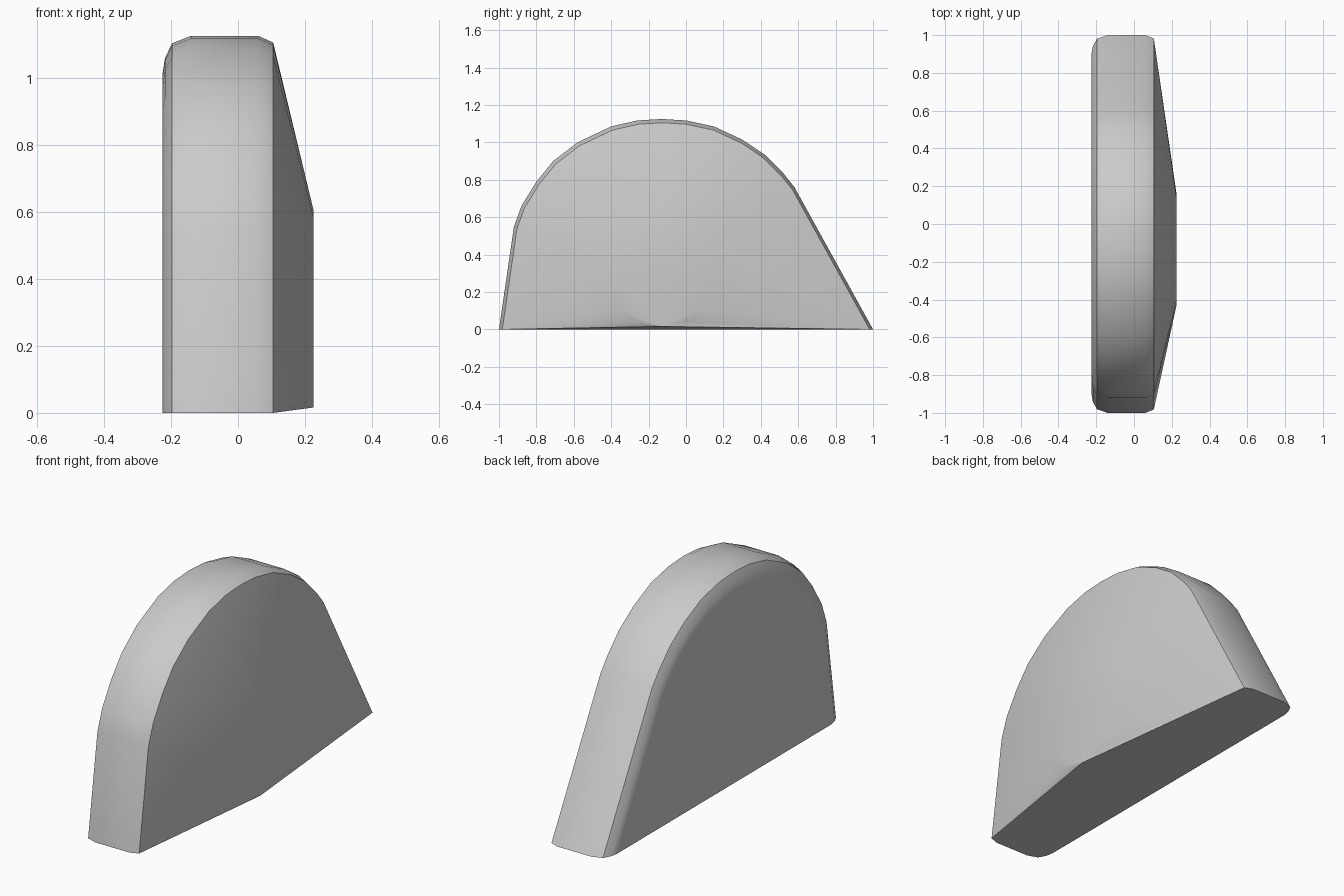
import bpy, bmesh
from math import sin, cos, tau, radians

default = bpy.data.objects.get("Cube")
if default:
    bpy.data.objects.remove(default, do_unlink=True)

# One plain grey for the whole body
grey = bpy.data.materials.new("plain grey")
grey.use_nodes = True
colour = (0.6, 0.6, 0.6, 1)
grey.diffuse_color = colour
grey.node_tree.nodes["Principled BSDF"].inputs["Base Color"].default_value = colour

# Side outline as (y, z)
outline = [(-1, 0), (-0.92, 0.55), (-0.88, 0.66), (-0.8, 0.79), (-0.71, 0.9),
           (-0.58, 1.0), (-0.4, 1.085), (-0.26, 1.117), (-0.13, 1.125),
           (0.0, 1.117), (0.15, 1.085), (0.3, 1.015), (0.42, 0.935),
           (0.52, 0.835), (0.58, 0.76), (1, 0)]

# Cross-sections from the flat back to the front rim, as (x, scale)
sections = [(-0.225, 0.9), (-0.218, 0.94), (-0.197, 0.98),
            (-0.14, 1), (0.06, 1), (0.105, 0.982)]

bm = bmesh.new()
for x, s in sections:
    for y, z in outline:
        bm.verts.new((x, y * s, z * s))

# Flat round boss on the sloping side
sides = 16
for i in range(sides):
    a = tau * i / sides
    bm.verts.new((0.225, -0.135 + 0.295 * cos(a), 0.311 + 0.295 * sin(a)))

# Skin the sections into one closed shell
result = bmesh.ops.convex_hull(bm, input=bm.verts)
loose = {v for v in result["geom_interior"] + result["geom_unused"]
         if isinstance(v, bmesh.types.BMVert) and not v.link_faces}
bmesh.ops.delete(bm, geom=list(loose), context="VERTS")
bmesh.ops.dissolve_limit(bm, angle_limit=radians(0.5), verts=bm.verts, edges=bm.edges)
bmesh.ops.recalc_face_normals(bm, faces=bm.faces)

mesh = bpy.data.meshes.new("rounded_body")
bm.to_mesh(mesh)
bm.free()
mesh.materials.append(grey)
body = bpy.data.objects.new("rounded_body", mesh)
bpy.context.collection.objects.link(body)

# Smooth the curves and keep the hard rims
bpy.ops.object.select_all(action="DESELECT")
body.select_set(True)
bpy.context.view_layer.objects.active = body
bpy.ops.object.shade_smooth_by_angle(angle=radians(30))
